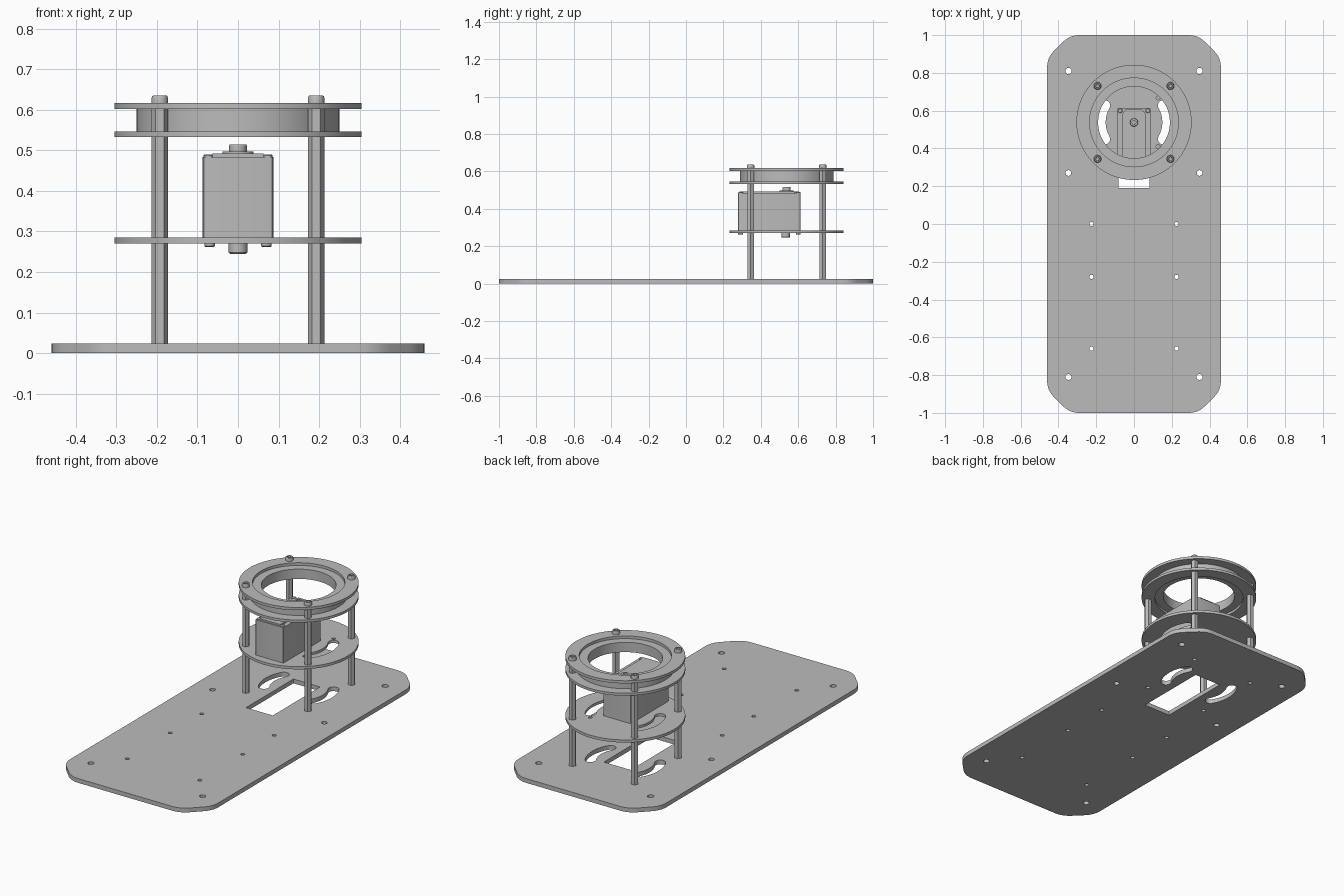
import bpy, bmesh
from math import sin, cos, pi, radians
from mathutils import Vector

if "Cube" in bpy.data.objects:
    bpy.data.objects.remove(bpy.data.objects["Cube"])

grey = bpy.data.materials.new("plain_grey")
grey.use_nodes = True
COLOUR = (0.5, 0.5, 0.5, 1)
grey.diffuse_color = COLOUR
grey.node_tree.nodes["Principled BSDF"].inputs["Base Color"].default_value = COLOUR

CY = 0.538          # centre of the round tower
SIDES = (-1, 1)


def circle(r, x=0, y=CY, n=64, turn=0):
    return [(x + r * cos(turn + 2 * pi * i / n), y + r * sin(turn + 2 * pi * i / n)) for i in range(n)]


def rect(x0, x1, y0, y1):
    return [(x0, y0), (x1, y0), (x1, y1), (x0, y1)]


def rounded(points, size, steps=6):
    """Round each corner of an outline."""
    out = []
    for i, p in enumerate(points):
        p, a, b = Vector(p), Vector(points[i - 1]), Vector(points[(i + 1) % len(points)])
        s, e = p + (a - p).normalized() * size, p + (b - p).normalized() * size
        for k in range(steps + 1):
            t = k / steps
            out.append(tuple(s * (1 - t) ** 2 + p * 2 * t * (1 - t) + e * t * t))
    return out


def arc_slot(side, r=0.178, half_width=0.028, span=radians(30), n=16):
    """Curved slot with round ends around the tower centre."""
    pts = []
    for i in range(n + 1):
        a = -span + 2 * span * i / n
        pts.append(((r + half_width) * cos(a), (r + half_width) * sin(a)))
    for end in (1, -1):
        c = Vector((r * cos(span), end * r * sin(span)))
        start = span if end == 1 else pi - span
        for k in range(1, 8):
            a = start + pi * k / 8
            pts.append((c.x + half_width * cos(a), c.y + half_width * sin(a)))
        if end == 1:
            for i in range(n + 1):
                a = span - 2 * span * i / n
                pts.append(((r - half_width) * cos(a), (r - half_width) * sin(a)))
    return [(side * x, y + CY) for x, y in pts]


def finish(name, bm):
    bmesh.ops.remove_doubles(bm, verts=bm.verts, dist=1e-5)
    bmesh.ops.recalc_face_normals(bm, faces=bm.faces)
    mesh = bpy.data.meshes.new(name)
    bm.to_mesh(mesh)
    bm.free()
    mesh.materials.clear()
    mesh.materials.append(grey)
    ob = bpy.data.objects.new(name, mesh)
    bpy.context.collection.objects.link(ob)
    bpy.ops.object.select_all(action='DESELECT')
    ob.select_set(True)
    bpy.context.view_layer.objects.active = ob
    bpy.ops.object.shade_smooth_by_angle(angle=radians(30))
    return ob


def plate(name, z0, z1, outline, holes=()):
    """Extruded flat outline with holes."""
    curve = bpy.data.curves.new(name + "_outline", 'CURVE')
    curve.dimensions = '2D'
    curve.fill_mode = 'BOTH'
    curve.extrude = (z1 - z0) / 2
    for loop in [outline, *holes]:
        s = curve.splines.new('POLY')
        s.points.add(len(loop) - 1)
        for p, (x, y) in zip(s.points, loop):
            p.co = (x, y, 0, 1)
        s.use_cyclic_u = True
    tmp = bpy.data.objects.new("outline", curve)
    bpy.context.collection.objects.link(tmp)
    dg = bpy.context.evaluated_depsgraph_get()
    mesh = bpy.data.meshes.new_from_object(tmp.evaluated_get(dg))
    bm = bmesh.new()
    bm.from_mesh(mesh)
    bmesh.ops.translate(bm, verts=bm.verts, vec=(0, 0, (z0 + z1) / 2))
    bpy.data.objects.remove(tmp)
    bpy.data.curves.remove(curve)
    bpy.data.meshes.remove(mesh)
    return finish(name, bm)


def lathe(name, x, y, profile, n=24, turn=0):
    """Solid of revolution from (radius, z) pairs, closed on the axis at both ends."""
    bm = bmesh.new()
    rings = [[bm.verts.new((px, py, z)) for px, py in circle(r, x, y, n, turn)] for r, z in profile]
    for a, b in zip(rings, rings[1:]):
        for i in range(n):
            j = (i + 1) % n
            bm.faces.new((a[i], a[j], b[j], b[i]))
    bm.faces.new(rings[0])
    bm.faces.new(rings[-1])
    return finish(name, bm)


POSTS = [(sx * 0.193, CY + sy * 0.193) for sx in SIDES for sy in SIDES]
slots = [arc_slot(s) for s in SIDES]

# Base plate with cut corners, mounting holes, window and curved slots
quarter = [(0.46, 0.88), (0.34, 1.0)]
corners = (quarter + [(-x, y) for x, y in reversed(quarter)]
           + [(-x, -y) for x, y in quarter] + [(x, -y) for x, y in reversed(quarter)])
base_holes = [circle(r, s * x, y, 20) for s in SIDES for x, y, r in (
    (0.347, 0.81, 0.017), (0.347, 0.27, 0.015), (0.347, -0.81, 0.016),
    (0.225, 0, 0.011), (0.225, -0.28, 0.011), (0.225, -0.66, 0.011))]
post_holes = [circle(0.011, x, y, 20) for x, y in POSTS]
plate("base_plate", 0, 0.024, rounded(corners, 0.05),
      base_holes + post_holes + slots + [rect(-0.083, 0.083, 0.19, 0.61)])

# Round plates of the tower and the ring between the upper two
small_holes = [circle(0.01, 0.127, y, 16) for y in (0.667, 0.41)]
plate("middle_disc", 0.27, 0.285, circle(0.305, n=96), slots + small_holes)
plate("lower_ring", 0.533, 0.547, circle(0.305, n=96), [circle(0.235, n=96)])
plate("bearing_ring", 0.547, 0.602, circle(0.25, n=96), [circle(0.19, n=96)])
plate("upper_ring", 0.602, 0.617, circle(0.305, n=96), [circle(0.235, n=96)])

# Hexagonal posts and socket head screws
for x, y in POSTS:
    lathe("post", x, y, [(0.02, 0.024), (0.02, 0.602)], 6)
    lathe("post_screw", x, y, [(0.02, 0.617), (0.02, 0.63), (0.0185, 0.634), (0.016, 0.636),
                               (0.01, 0.636), (0.009, 0.625)])

# Motor body, lid and output shaft
plate("motor_body", 0.285, 0.484, rounded(rect(-0.087, 0.087, 0.278, 0.613), 0.006, 3))
plate("motor_lid", 0.484, 0.493,
      [(-0.063, 0.285), (0.063, 0.285), (0.063, 0.58), (0.045, 0.605), (-0.045, 0.605), (-0.063, 0.58)])
lathe("shaft_collar", 0, CY, [(0.038, 0.493), (0.038, 0.497)], 32)
lathe("output_shaft", 0, CY, [(0.022, 0.497), (0.022, 0.512), (0.02, 0.515), (0.01, 0.515), (0.01, 0.507)])
lathe("rear_boss", 0, CY - 0.005, [(0.02, 0.245), (0.023, 0.248), (0.023, 0.27)])

# Corner screws above and below the motor
for sx in SIDES:
    for y in (0.292, 0.6):
        lathe("lid_screw", sx * 0.073, y, [(0.012, 0.484), (0.012, 0.488), (0.01, 0.49)], 16)
        lathe("mount_screw", sx * 0.07, y, [(0.011, 0.262), (0.013, 0.264), (0.013, 0.27)], 16)
